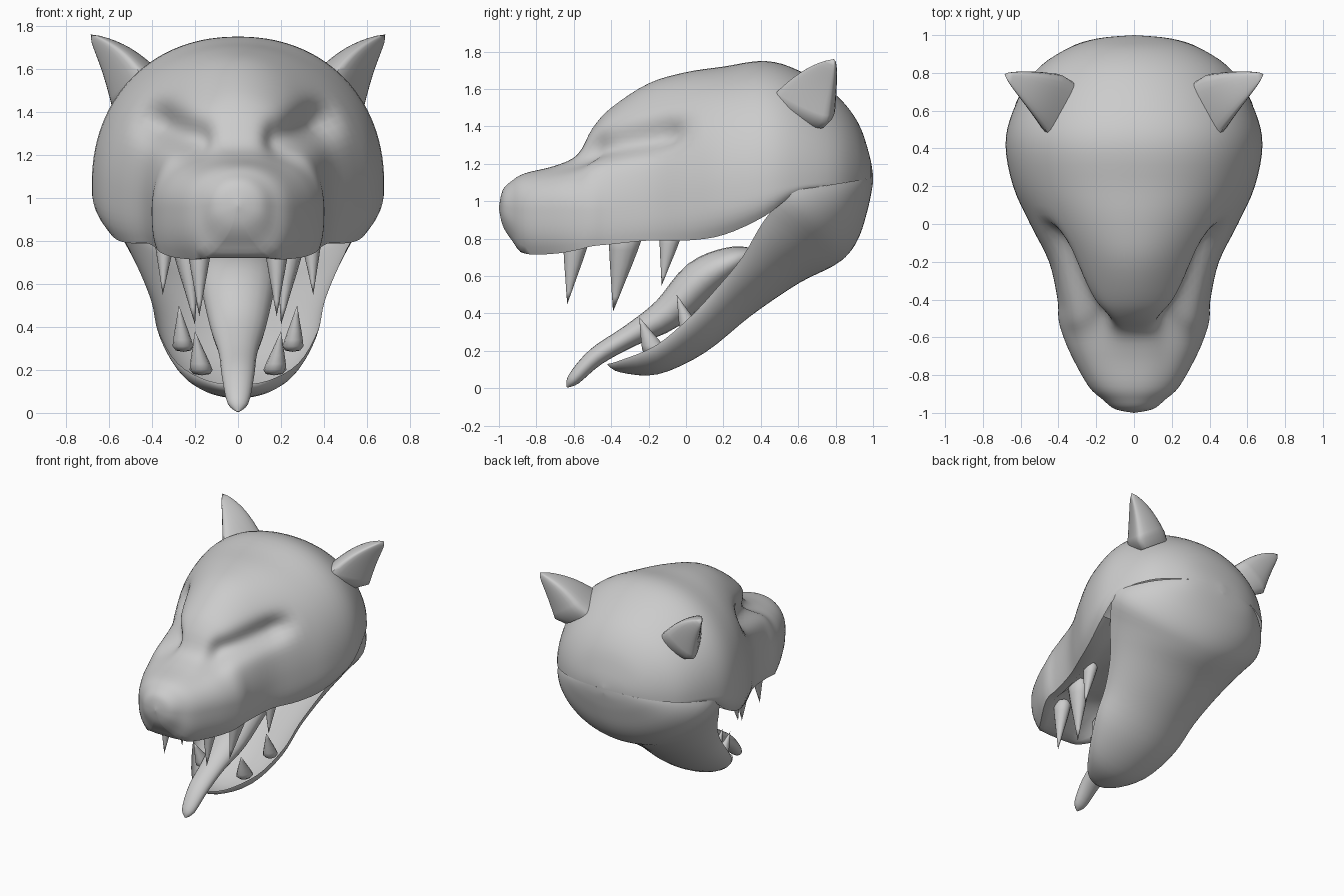
import bpy, bmesh, math
from mathutils import Vector

if "Cube" in bpy.data.objects:
    bpy.data.objects.remove(bpy.data.objects["Cube"])


def spline(rows, steps, closed=False):
    """Catmull-Rom interpolation through rows of numbers."""
    rows = [Vector(r) for r in rows]
    n = len(rows)
    get = (lambda i: rows[i % n]) if closed else (lambda i: rows[min(max(i, 0), n - 1)])
    out = []
    for i in range(n if closed else n - 1):
        a, b, c, d = (get(i + k) for k in (-1, 0, 1, 2))
        for s in range(steps):
            t = s / steps
            out.append(0.5 * (2 * b + (c - a) * t + (2 * a - 5 * b + 4 * c - d) * t * t
                              + (3 * b - a - 3 * c + d) * t ** 3))
    if not closed:
        out.append(rows[-1])
    return out


def loft(name, rings, closed=False, mirror=False, angle=50):
    bm = bmesh.new()
    vs = [[bm.verts.new(p) for p in r] for r in rings]
    for a, b in zip(vs, vs[1:]):
        m = min(len(a), len(b))
        for i in range(m if closed else m - 1):
            j = (i + 1) % m
            bm.faces.new((a[i], a[j], b[j], b[i]))
    bmesh.ops.remove_doubles(bm, verts=bm.verts, dist=0.0005)
    bmesh.ops.delete(bm, geom=[v for v in bm.verts if not v.link_faces], context='VERTS')
    bmesh.ops.recalc_face_normals(bm, faces=bm.faces)
    me = bpy.data.meshes.new(name)
    bm.to_mesh(me)
    bm.free()
    ob = bpy.data.objects.new(name, me)
    bpy.context.collection.objects.link(ob)
    if mirror:
        mod = ob.modifiers.new("Mirror", 'MIRROR')
        mod.merge_threshold = 0.001
    bpy.ops.object.select_all(action='DESELECT')
    ob.select_set(True)
    bpy.context.view_layer.objects.active = ob
    bpy.ops.object.shade_smooth_by_angle(angle=math.radians(angle))
    return ob


# Upper head stations: y, top z, widest z, lip z, half width, roundness, lip taper, palate depth
HEAD = [
    (-1.0, .97, .965, .96, 0, 2, .7, 0), (-.98, 1.06, .97, .87, .10, 2, .7, 0),
    (-.93, 1.11, .96, .79, .165, 2.1, .5, 0), (-.86, 1.15, .95, .72, .24, 2.2, .3, 0),
    (-.7, 1.19, .95, .72, .33, 2.25, .16, .06), (-.58, 1.25, .95, .74, .38, 2.1, .08, .11),
    (-.5, 1.39, .95, .76, .40, 1.85, .06, .12), (-.4, 1.50, .96, .77, .405, 1.9, .05, .12),
    (-.2, 1.63, .98, .79, .45, 2.0, .05, .12), (0, 1.69, 1.0, .79, .55, 2.1, .07, .13),
    (.2, 1.72, 1.03, .82, .64, 2.15, .09, .13), (.42, 1.75, 1.06, .92, .68, 2.15, .06, .1),
    (.6, 1.70, 1.09, 1.05, .64, 2.1, .02, 0), (.8, 1.57, 1.11, 1.09, .53, 2.0, 0, 0),
    (.92, 1.42, 1.12, 1.11, .37, 2.0, 0, 0), (.98, 1.25, 1.13, 1.125, .2, 2.0, 0, 0),
    (1.0, 1.14, 1.13, 1.13, 0, 2.0, 0, 0)]


def socket(p):
    """Press the slanted eye socket into the face."""
    a, b = Vector((.22, 1.28)), Vector((.42, 1.37))
    q = Vector((p.x, p.z))
    t = min(max((q - a).dot(b - a) / (b - a).length_squared, 0), 1)
    d = (q - a.lerp(b, t)).length
    fade = min(max((.04 - p.y) / .18, 0), 1)
    k = math.exp(-(d / .085) ** 2) * fade
    return p + Vector((-.05, .08, -.02)) * k


rings = []
for y, zt, zm, zb, w, n, tap, dep in spline(HEAD, 4):
    w = max(w, 0)
    ring = []
    for i in range(29):
        a = math.pi / 2 * i / 28
        ring.append(socket(Vector((w * math.sin(a) ** (2 / n),
                                   y, zm + (zt - zm) * max(math.cos(a), 0) ** (2 / n)))))
    for i in range(1, 7):
        s = i / 6
        ring.append(Vector((w * (1 - tap * s ** 3), y, zm + (zb - zm) * s)))
    # roof of the mouth, stops at the throat
    if y < .45:
        for f, d in ((.85, 0), (.75, .3), (.6, .75), (.35, 1), (0, 1)):
            ring.append(Vector((w * (1 - tap) * f, y, zb + dep * d)))
    ring[0].x = 0
    rings.append(ring)
loft("upper_head", rings, mirror=True)

# Lower jaw stations: rim x, y, z then keel y, z
JAW = [
    (0, -.42, .13, -.42, .125), (.14, -.35, .15, -.35, .085), (.28, -.16, .23, -.15, .075),
    (.37, .02, .38, .1, .19), (.405, .16, .53, .35, .39), (.475, .30, .70, .6, .56),
    (.575, .42, .90, .78, .65), (.645, .56, 1.045, .87, .72), (.535, .77, 1.085, .93, .82),
    (.36, .92, 1.11, .97, .95), (.2, .98, 1.125, .99, 1.04), (0, 1.0, 1.13, 1.0, 1.10)]
rings = []
for w, ye, ze, yk, zk in spline(JAW, 4):
    ring = []
    for i in range(21):
        a = math.pi / 2 * i / 20
        c = max(math.cos(a), 0) ** 1.1
        ring.append((max(w, 0) * math.sin(a) ** 1.02, ye + (yk - ye) * c, ze + (zk - ze) * c))
    rings.append(ring)
loft("lower_jaw", rings, mirror=True)

# Tongue stations: y, z, half width, half thickness
TONGUE = [(-.635, .005, .005, .003), (-.60, .05, .05, .035), (-.48, .17, .075, .05),
          (-.3, .28, .09, .06), (-.1, .40, .13, .09), (.08, .58, .17, .11),
          (.25, .68, .18, .08), (.36, .72, .1, .03), (.38, .72, .005, .003)]
path = spline(TONGUE, 4)
rings = []
for k, (y, z, w, h) in enumerate(path):
    p, q = path[max(k - 1, 0)], path[min(k + 1, len(path) - 1)]
    d = Vector((q[0] - p[0], q[1] - p[1])).normalized()
    ring = []
    for i in range(20):
        a = math.tau * i / 20
        s = h * math.sin(a)
        ring.append((w * math.cos(a), y - d.y * s, max(z + d.x * s, 0)))
    rings.append(ring)
loft("tongue", rings, closed=True)


def tooth(name, base, tip, r, ry):
    """Drop-shaped fang: rounded root, pointed tip."""
    base, tip = Vector(base), Vector(tip)
    rings = []
    for t, f in ((-.08, 0), (-.05, .7), (.05, .97), (.2, .85), (.4, .65), (.6, .43), (.8, .22), (1, 0)):
        c = base.lerp(tip, t)
        rings.append([c + Vector((r * f * math.cos(a), ry * f * math.sin(a), 0))
                      for a in (math.tau * i / 12 for i in range(12))])
    loft(name, rings, closed=True, mirror=True)


# Fangs
tooth("upper_front_fangs", (.18, -.585, .80), (.18, -.635, .45), .06, .07)
tooth("upper_long_fangs", (.25, -.32, .82), (.20, -.39, .41), .07, .09)
tooth("upper_side_fangs", (.34, -.08, .83), (.35, -.13, .55), .05, .06)
tooth("lower_front_fangs", (.17, -.16, .19), (.2, -.25, .38), .055, .07)
tooth("lower_side_fangs", (.255, .03, .30), (.275, -.05, .5), .05, .06)

# Ears: rounded triangle rooted in the skull, drawn up to a bent tip
base = spline([(.44, .46, 1.56), (.585, .75, 1.42), (.36, .77, 1.57)], 8, closed=True)
tip = Vector((.685, .79, 1.76))
mid = sum(base, Vector((0, 0, 0))) / len(base)
rings = [[mid + (b - mid) * .9 + Vector((-.06, -.02, -.04)) for b in base]]
for k in range(11):
    t = k / 10
    c = mid.lerp(tip, t) + Vector((-.01, 0, .02)) * math.sin(math.pi * t)
    rings.append([c + (b - mid) * (1 - t) ** .75 for b in base])
loft("ears", rings, closed=True, mirror=True)
